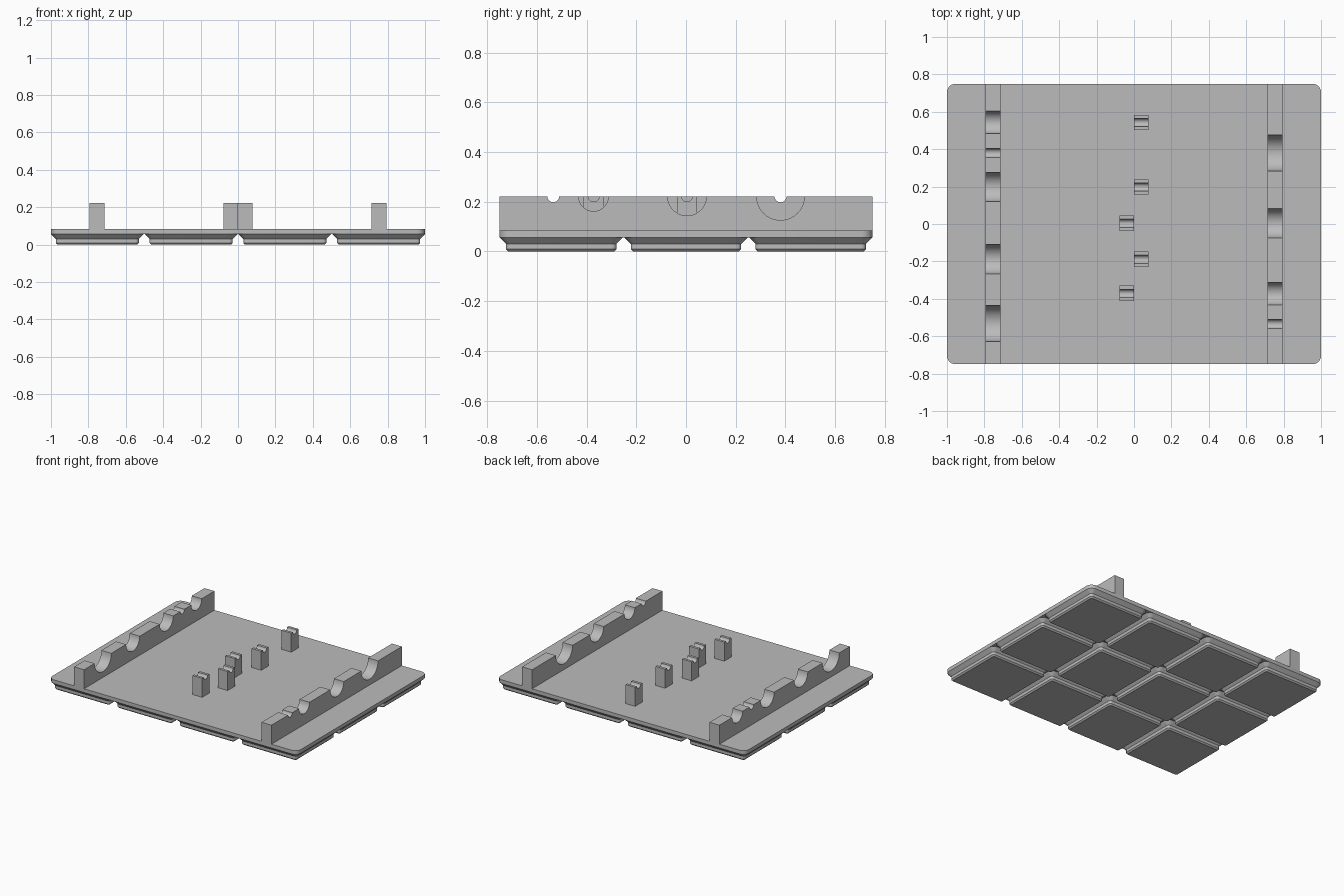
import bpy, bmesh, math

cube = bpy.data.objects.get("Cube")
if cube:
    bpy.data.objects.remove(cube, do_unlink=True)

grey = bpy.data.materials.new("plain grey")
grey.use_nodes = True
GREY = (0.5, 0.5, 0.5, 1)
grey.diffuse_color = GREY
grey.node_tree.nodes["Principled BSDF"].inputs["Base Color"].default_value = GREY

MM = 2 / 167.5                       # model units per millimetre
PITCH = 42 * MM
FLOOR, PLATE_TOP, RAIL_TOP = 4.75 * MM, 7 * MM, 0.222


def finish(name, bm):
    bmesh.ops.recalc_face_normals(bm, faces=bm.faces)
    mesh = bpy.data.meshes.new(name)
    bm.to_mesh(mesh)
    bm.free()
    mesh.materials.append(grey)
    obj = bpy.data.objects.new(name, mesh)
    bpy.context.collection.objects.link(obj)
    bpy.ops.object.select_all(action='DESELECT')
    obj.select_set(True)
    bpy.context.view_layer.objects.active = obj
    bpy.ops.object.shade_smooth_by_angle(angle=math.radians(30))
    return obj


def rounded_loft(name, sections, cx=0, cy=0, steps=6):
    """Stack rounded rectangles given as (half x, half y, radius, z)."""
    bm = bmesh.new()
    rings = []
    for hx, hy, r, z in sections:
        ring = []
        for q, (sx, sy) in enumerate([(1, 1), (-1, 1), (-1, -1), (1, -1)]):
            for i in range(steps + 1):
                a = math.pi / 2 * (q + i / steps)
                ring.append(bm.verts.new((cx + sx * (hx - r) + r * math.cos(a),
                                          cy + sy * (hy - r) + r * math.sin(a), z)))
        rings.append(ring)
    for low, high in zip(rings, rings[1:]):
        for i in range(len(low)):
            j = (i + 1) % len(low)
            bm.faces.new((low[i], low[j], high[j], high[i]))
    bm.faces.new(rings[0])
    bm.faces.new(rings[-1])
    return finish(name, bm)


def notched_bar(name, x, half_x, y0, y1, notches, steps=20):
    """Upright bar along y with half-round cradles (centre, radius) in its top."""
    outline = [(y1, PLATE_TOP), (y0, PLATE_TOP), (y0, RAIL_TOP)]
    for centre, r in sorted(notches):
        for i in range(steps + 1):
            a = math.pi * (1 + i / steps)
            outline.append((centre + r * math.cos(a), RAIL_TOP + r * math.sin(a)))
    outline.append((y1, RAIL_TOP))
    bm = bmesh.new()
    face = bm.faces.new([bm.verts.new((x - half_x, y, z)) for y, z in outline])
    out = bmesh.ops.extrude_face_region(bm, geom=[face])
    moved = [v for v in out["geom"] if isinstance(v, bmesh.types.BMVert)]
    bmesh.ops.translate(bm, vec=(2 * half_x, 0, 0), verts=moved)
    return finish(name, bm)


# Base plate
HALF_Y = 62.75 * MM
rounded_loft("base_plate", [(1, HALF_Y, 3.75 * MM, FLOOR), (1, HALF_Y, 3.75 * MM, PLATE_TOP)])

# Stepped feet under the plate, four by three
foot = [(17.8, 0.8, 0), (18.6, 1.6, 0.8), (18.6, 1.6, 2.6), (20.75, 3.75, 4.75)]
sections = [(h * MM, h * MM, r * MM, z * MM) for h, r, z in foot]
for col in range(4):
    for row in range(3):
        rounded_loft(f"foot_{col + 1}_{row + 1}", sections,
                     (col - 1.5) * PITCH, (row - 1) * PITCH)

# Cradle rails
SMALL, MEDIUM, LARGE, WIDEST = 0.024, 0.06, 0.078, 0.096
notched_bar("right_rail", -0.754, 0.04, -HALF_Y, HALF_Y,
            [(0.543, MEDIUM), (0.38, SMALL), (0.198, LARGE), (-0.188, LARGE), (-0.532, WIDEST)])
notched_bar("left_rail", 0.754, 0.04, -HALF_Y, HALF_Y,
            [(0.38, WIDEST), (0.004, LARGE), (-0.372, MEDIUM), (-0.534, SMALL)])

# Small notched posts down the middle
for i, (side, y) in enumerate([(1, 0.543), (1, 0.198), (-1, 0.004), (1, -0.188), (-1, -0.371)]):
    notched_bar(f"post_{i + 1}", side * 0.0385, 0.0385, y - 0.041, y + 0.041, [(y, 0.022)])
